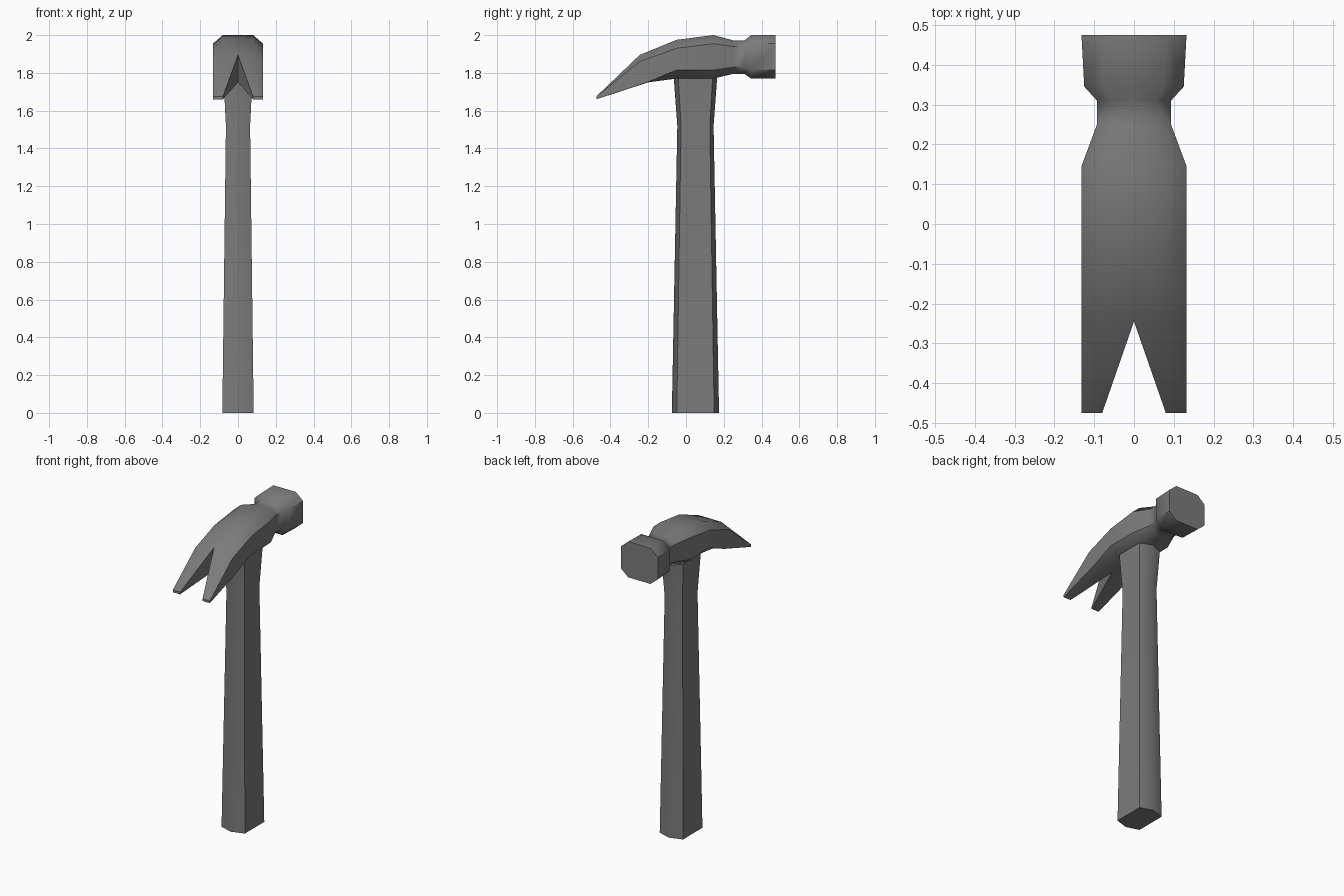
import bpy
import bmesh
from math import radians
from mathutils import Matrix

cube = bpy.data.objects.get("Cube")
if cube:
    bpy.data.objects.remove(cube, do_unlink=True)

steel = bpy.data.materials.new("dark_grey")
steel.use_nodes = True
grey = (0.2, 0.2, 0.2, 1)
steel.diffuse_color = grey
steel.node_tree.nodes["Principled BSDF"].inputs["Base Color"].default_value = grey


def loft(name, sections, closed, mirrored=False):
    """Skin a row of equal-length sections, cap the ends, optionally mirror in x."""
    bm = bmesh.new()
    rings = [[bm.verts.new(p) for p in s] for s in sections]
    n = len(rings[0])
    for a, b in zip(rings, rings[1:]):
        for i in range(n if closed else n - 1):
            j = (i + 1) % n
            bm.faces.new((a[i], a[j], b[j], b[i]))
    bm.faces.new(rings[0])
    bm.faces.new(rings[-1])
    if mirrored:
        # inner wall of the claw notch
        a, b = rings[-2:]
        bm.faces.new((a[-1], a[0], b[0], b[-1]))
        bmesh.ops.mirror(bm, geom=bm.verts[:] + bm.edges[:] + bm.faces[:],
                         matrix=Matrix.Identity(4), merge_dist=0.0005, axis='X')
    bmesh.ops.recalc_face_normals(bm, faces=bm.faces[:])
    mesh = bpy.data.meshes.new(name)
    bm.to_mesh(mesh)
    bm.free()
    mesh.materials.append(steel)
    obj = bpy.data.objects.new(name, mesh)
    bpy.context.collection.objects.link(obj)
    bpy.ops.object.select_all(action='DESELECT')
    obj.select_set(True)
    bpy.context.view_layer.objects.active = obj
    bpy.ops.object.shade_smooth_by_angle(angle=radians(45))
    return obj


def half_section(y, width, flat, top, shoulder, hip, bottom, inner=0, shift=0):
    """Half of a chamfered rectangle, from the top centre to the bottom centre."""
    return [(inner, y, top), (flat, y, top), (width, y, shoulder),
            (width, y + shift, hip), (flat, y + shift, bottom),
            (inner, y + shift, bottom)]


# Head: striking face, neck, body and split claw
block = (2.0, 1.955, 1.815, 1.77)
neck = (1.972, 1.94, 1.83, 1.795)
loft("hammer_head", [
    half_section(0.475, 0.132, 0.08, *block),
    half_section(0.345, 0.125, 0.076, *block),
    half_section(0.31, 0.093, 0.056, *neck),
    half_section(0.25, 0.093, 0.056, *neck),
    half_section(0.145, 0.132, 0.08, *block),
    half_section(-0.05, 0.132, 0.08, 1.975, 1.93, 1.815, 1.77),
    half_section(-0.245, 0.132, 0.08, 1.895, 1.86, 1.752, 1.75, shift=0.045),
    half_section(-0.475, 0.132, 0.106, 1.675, 1.675, 1.66, 1.66, inner=0.08),
], closed=False, mirrored=True)


# Handle: six-sided shaft, waisted below the head
def shaft_section(z, width, half_depth, ridge):
    mid = 0.05
    d = half_depth - ridge
    return [(0, mid - half_depth, z), (width, mid - d, z), (width, mid + d, z),
            (0, mid + half_depth, z), (-width, mid + d, z), (-width, mid - d, z)]


loft("handle", [
    shaft_section(0, 0.083, 0.125, 0.026),
    shaft_section(1.52, 0.064, 0.096, 0.02),
    shaft_section(1.775, 0.077, 0.115, 0.024),
], closed=True)
